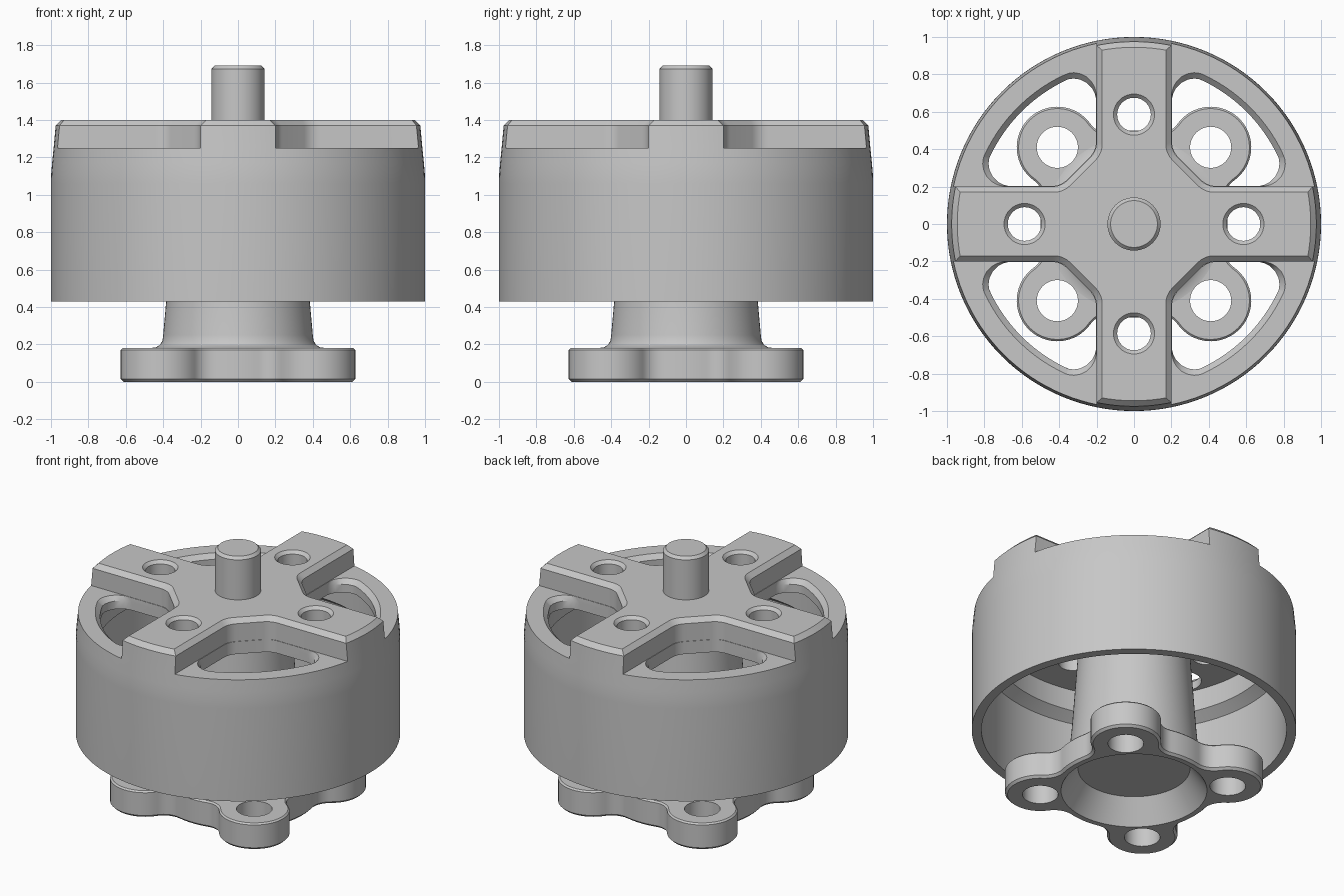
import bpy, bmesh
from math import cos, sin, pi, radians, degrees, acos, atan2, hypot
from mathutils import Vector, Matrix

if "Cube" in bpy.data.objects:
    bpy.data.objects.remove(bpy.data.objects["Cube"])

metal = bpy.data.materials.new("grey_metal")
metal.use_nodes = True
GREY = (0.57, 0.57, 0.57, 1)
metal.diffuse_color = GREY
metal.node_tree.nodes["Principled BSDF"].inputs["Base Color"].default_value = GREY


def arc(cx, cy, r, a0, a1, n):
    """Points along an arc, angles in degrees."""
    angles = [radians(a0 + (a1 - a0) * i / n) for i in range(n + 1)]
    return [(cx + r * cos(a), cy + r * sin(a)) for a in angles]


def circle(r, n=96, cx=0, cy=0):
    return arc(cx, cy, r, 0, 360, n)[:-1]


def fillet(p, a, b, r, n=8):
    """Round the corner p between neighbours a and b."""
    p, a, b = Vector(p), Vector(a), Vector(b)
    u, v = (a - p).normalized(), (b - p).normalized()
    half = u.angle(v) / 2
    t = r * cos(half) / sin(half)
    c = p + (u + v).normalized() * (r / sin(half))
    s, e = p + u * t - c, p + v * t - c
    return [tuple(c + s.lerp(e, i / n).normalized() * r) for i in range(n + 1)]


def loft(name, levels, copies=1):
    """Skin stacked loops given as (z, points), capped, repeated around z."""
    bm = bmesh.new()
    for k in range(copies):
        turn = Matrix.Rotation(2 * pi * k / copies, 3, 'Z')
        rings = [[bm.verts.new(turn @ Vector((x, y, z))) for x, y in pts] for z, pts in levels]
        for lo, hi in zip(rings, rings[1:]):
            n = len(lo)
            for i in range(n):
                bm.faces.new((lo[i], lo[(i + 1) % n], hi[(i + 1) % n], hi[i]))
        bm.faces.new(rings[0][::-1])
        bm.faces.new(rings[-1])
    bm.normal_update()
    if bm.calc_volume(signed=True) < 0:
        bmesh.ops.reverse_faces(bm, faces=bm.faces[:])
    mesh = bpy.data.meshes.new(name)
    bm.to_mesh(mesh)
    bm.free()
    mesh.materials.append(metal)
    ob = bpy.data.objects.new(name, mesh)
    bpy.context.collection.objects.link(ob)
    return ob


def lathe(name, profile, n=96):
    return loft(name, [(z, circle(r, n)) for r, z in profile])


def cut(ob, *cutters):
    """Subtract each cutter in turn, keeping the first solver that changes the solid."""
    for c in cutters:
        for solver in ('MANIFOLD', 'EXACT', 'FLOAT'):
            m = ob.modifiers.new("cut", 'BOOLEAN')
            m.operation, m.solver, m.object = 'DIFFERENCE', solver, c
            bpy.context.view_layer.update()
            graph = bpy.context.evaluated_depsgraph_get()
            baked = bpy.data.meshes.new_from_object(ob.evaluated_get(graph))
            ob.modifiers.clear()
            if len(baked.polygons) not in (0, len(ob.data.polygons)):
                ob.data = baked
                break
        bpy.data.objects.remove(c)


# Quarter opening between two arms: straight arm sides, angled hub, round outside
def hub_side(d):
    e, c = 0.2 - d, 0.39 - 0.414 * d
    p, q = (c, e), (e, c)
    return fillet(p, (1, e), q, 0.12) + fillet(q, p, (e, 1), 0.12)


def notch(d):
    e = 0.2 - d
    return hub_side(d) + [(e, 1.3), (1.3, 1.3), (1.3, e)]


def window(R):
    d = -0.003
    e = 0.2 - d
    f = (R * R - e * e) ** 0.5
    rim = arc(0, 0, R, 66, 24, 20)
    return (hub_side(d) + fillet((e, f), (e, 0), rim[0], 0.12) + rim
            + fillet((f, e), rim[-1], (0, e), 0.12))


# Rotating bell with cross-shaped top and an inner ledge
bell = lathe("bell", [(0.945, 1.4), (0.975, 1.37), (0.985, 1.26), (0.994, 1.17), (0.999, 1.11),
                      (1.0, 1.06), (1.0, 0.43), (0.94, 0.43), (0.94, 0.97), (0.87, 1.02),
                      (0.87, 1.165)], 128)
cut(bell,
    loft("notch_cutter", [(1.25, notch(0)), (1.37, notch(0)), (1.45, notch(0.08))], 4),
    loft("window_cutter", [(0.95, window(0.85)), (1.22, window(0.85)), (1.28, window(0.91))], 4),
    loft("arm_hole_cutter", [(z, circle(r, 40, 0.585)) for z, r in
                             ((0.95, 0.09), (1.38, 0.09), (1.42, 0.13))], 4))

# Shaft
shaft = lathe("shaft", [(0.142, 1.1), (0.142, 1.672), (0.125, 1.69)], 64)

# Tapered centre column with a flared foot
column = lathe("column", [(0.47, 0.168), (0.47, 0.18), (0.44, 0.184), (0.417, 0.197),
                          (0.404, 0.22), (0.4, 0.25), (0.384, 0.43), (0.33, 1.18)])

# Four-lobed mounting plate: round body, lobes and blending fillets
LOBE, LOBE_R, BODY_R, BLEND = 0.41, 0.217, 0.5, 0.12
reach, span = BODY_R + BLEND, hypot(LOBE, LOBE)
TURN = 45 + degrees(acos((reach ** 2 + span ** 2 - (LOBE_R + BLEND) ** 2) / (2 * reach * span)))
FX, FY = reach * cos(radians(TURN)), reach * sin(radians(TURN))
ANG = degrees(atan2(FY - LOBE, FX - LOBE))


def plate_outline(d):
    quarter = (arc(LOBE, LOBE, LOBE_R - d, 90 - ANG, ANG, 32)
               + arc(FX, FY, BLEND + d, ANG - 180, TURN - 180, 10)[1:]
               + arc(0, 0, BODY_R - d, TURN, 180 - TURN, 8)[1:]
               + arc(-FX, FY, BLEND + d, -TURN, -ANG, 10)[1:-1])
    points = []
    for k in range(4):
        c, s = cos(k * pi / 2), sin(k * pi / 2)
        points += [(x * c - y * s, x * s + y * c) for x, y in quarter]
    return points


plate = loft("mounting_plate", [(z, plate_outline(d)) for z, d in
                                ((0, 0.015), (0.015, 0), (0.17, 0), (0.18, 0.01))])
cut(plate,
    lathe("recess_cutter", [(0.477, -0.04), (0.345, 0.155)]),
    loft("screw_hole_cutter", [(z, circle(0.11, 48, LOBE, LOBE)) for z in (-0.1, 0.3)], 4))

# Smooth curved walls, keep the machined edges crisp
for ob in (bell, shaft, column, plate):
    ob.data.shade_smooth()
    ob.data.set_sharp_from_angle(angle=radians(28))
